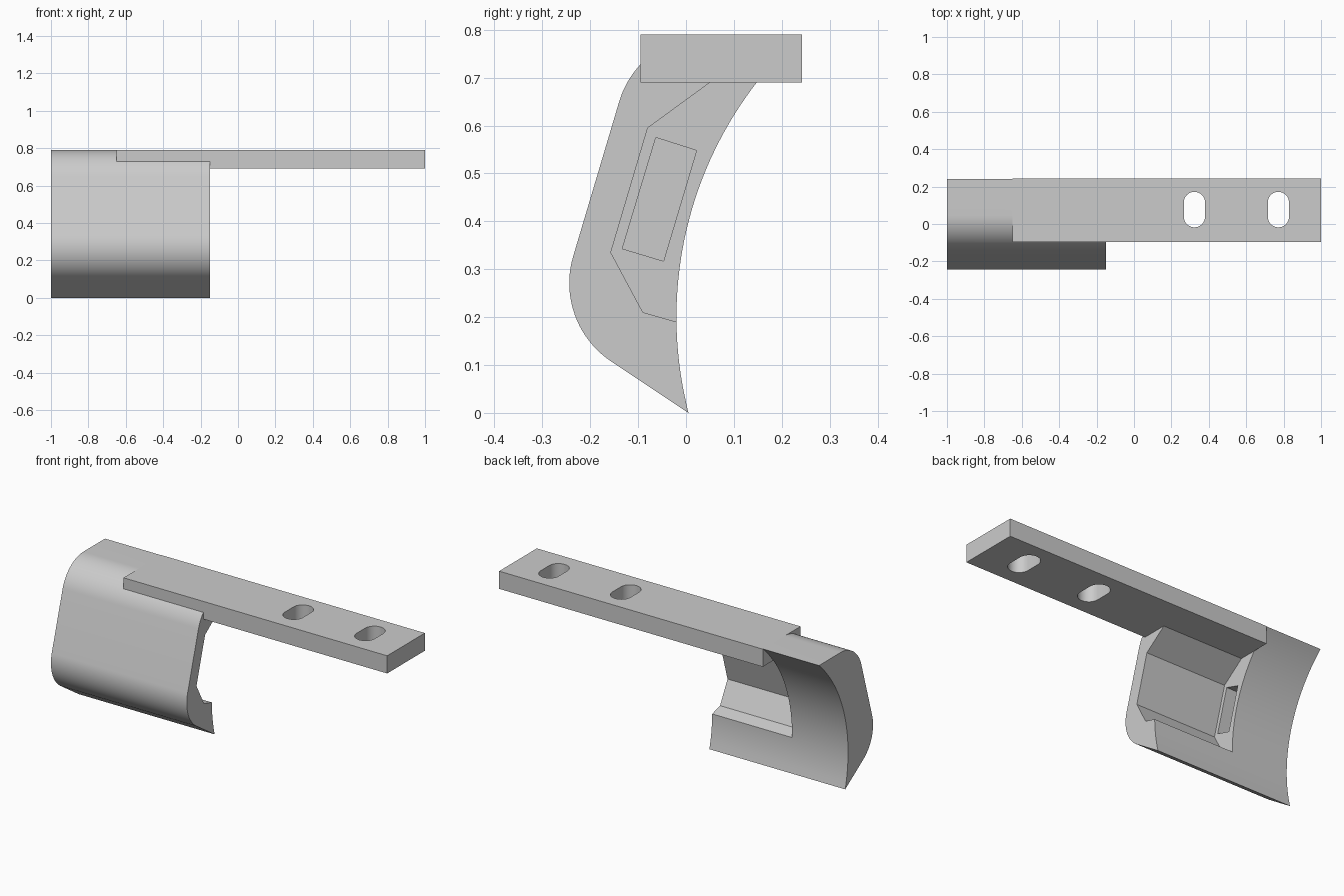
import bpy
import bmesh
from math import asin, cos, sin, tan, pi, radians
from mathutils import Vector

cube = bpy.data.objects.get("Cube")
if cube:
    bpy.data.objects.remove(cube)

grey = bpy.data.materials.new("plain grey")
grey.use_nodes = True
colour = (0.6, 0.6, 0.6, 1)
grey.diffuse_color = colour
grey.node_tree.nodes["Principled BSDF"].inputs["Base Color"].default_value = colour


def prism(name, outline, axis, low, high):
    """Extrude a 2D outline along x (points are y, z) or z (points are x, y)."""
    along_x = axis == "x"
    bm = bmesh.new()
    verts = [bm.verts.new((low, a, b) if along_x else (a, b, low)) for a, b in outline]
    face = bm.faces.new(verts)
    moved = bmesh.ops.extrude_face_region(bm, geom=[face])["geom"]
    step = Vector((high - low, 0, 0)) if along_x else Vector((0, 0, high - low))
    bmesh.ops.translate(bm, vec=step, verts=[v for v in moved if isinstance(v, bmesh.types.BMVert)])
    bmesh.ops.recalc_face_normals(bm, faces=bm.faces)
    mesh = bpy.data.meshes.new(name)
    bm.to_mesh(mesh)
    bm.free()
    mesh.materials.append(grey)
    obj = bpy.data.objects.new(name, mesh)
    bpy.context.collection.objects.link(obj)
    return obj


def fillet(before, corner, after, length, steps=20):
    """Arc that rounds a corner, starting at the given distance from it."""
    p = Vector(corner)
    u = (Vector(before) - p).normalized()
    v = (Vector(after) - p).normalized()
    half = u.angle(v) / 2
    radius = length * tan(half)
    centre = p + (u + v).normalized() * length / cos(half)
    a = (p + u * length - centre).normalized()
    b = (p + v * length - centre).normalized()
    return [centre + a.slerp(b, i / steps) * radius for i in range(steps + 1)]


def combine(target, other, operation):
    mod = target.modifiers.new(operation.lower(), "BOOLEAN")
    mod.operation, mod.solver, mod.object = operation, "EXACT", other
    bpy.context.view_layer.objects.active = target
    bpy.ops.object.modifier_apply(modifier=mod.name)
    bpy.data.objects.remove(other)


def slot(x, y, width, length, steps=16):
    """Stadium outline running along y."""
    r, reach = width / 2, (length - width) / 2
    ends = []
    for sign in (1, -1):
        for i in range(steps + 1):
            t = pi * i / steps
            ends.append((x + sign * r * cos(t), y + sign * (reach + r * sin(t))))
    return ends


# Curved grip: rounded outer side and concave inner side
foot, belly, brow, heel = (0.005, 0), (-0.277, 0.188), (-0.098, 0.79), (0.24, 0.79)
outline = [foot]
outline += fillet(foot, belly, brow, 0.145)
outline += fillet(belly, brow, heel, 0.146)
start, end, steps = asin(0.59 / 0.8), asin(-0.2 / 0.8), 40
for i in range(steps):
    t = start + (end - start) * i / steps
    outline.append((0.78 - 0.8 * cos(t), 0.2 + 0.8 * sin(t)))
bracket = prism("curved_grip_with_mounting_bar", outline, "x", -1, -0.15)

# Faceted pocket open to the back and the left end
pocket = [(0.187, 0.79), (-0.08, 0.595), (-0.157, 0.335), (-0.09, 0.21),
          (0.12, 0.15), (0.4, 0.15), (0.4, 0.79)]
combine(bracket, prism("pocket_cutter", pocket, "x", -0.65, 0), "DIFFERENCE")

# Narrow slanted recess in the pocket wall
recess = [(-0.063, 0.575), (0.022, 0.548), (-0.047, 0.317), (-0.133, 0.343)]
combine(bracket, prism("recess_cutter", recess, "x", -0.8, -0.6), "DIFFERENCE")

# Flat mounting bar with two slots
bar_outline = [(-0.65, -0.095), (1, -0.095), (1, 0.242), (-0.65, 0.242)]
bar = prism("mounting_bar", bar_outline, "z", 0.69, 0.79)
for x in (0.323, 0.772):
    cutter = prism("slot_cutter", slot(x, 0.077, 0.113, 0.19), "z", 0.6, 0.9)
    combine(bar, cutter, "DIFFERENCE")
combine(bracket, bar, "UNION")

# Smooth curves, sharp edges
bpy.ops.object.select_all(action="DESELECT")
bracket.select_set(True)
bpy.context.view_layer.objects.active = bracket
bpy.ops.object.shade_smooth_by_angle(angle=radians(20))
